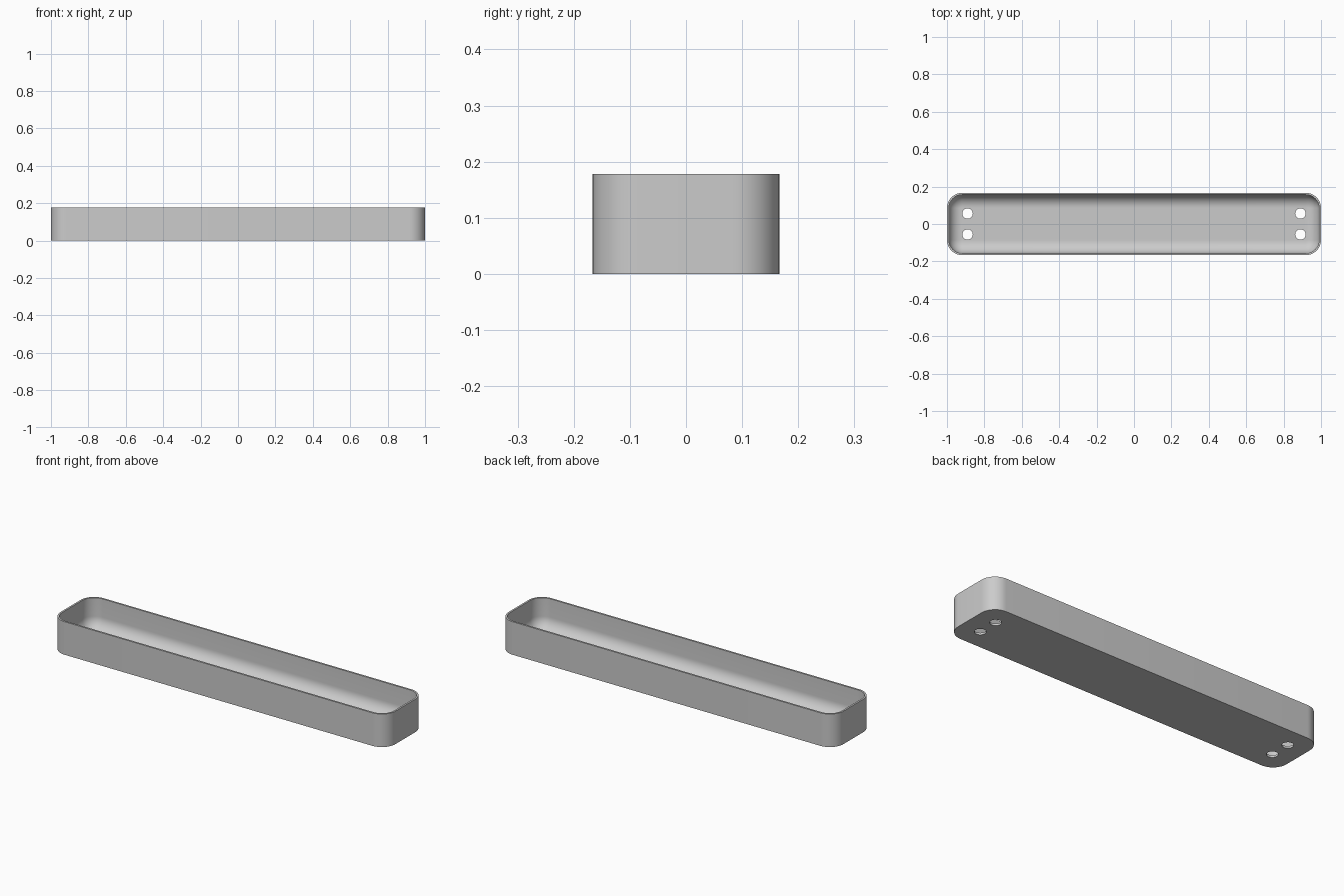
import bpy, bmesh, math

if "Cube" in bpy.data.objects:
    bpy.data.objects.remove(bpy.data.objects["Cube"])

LENGTH, WIDTH, HEIGHT = 2.0, 0.333, 0.178
CORNER, WALL, FLOOR, FILLET = 0.082, 0.010, 0.011, 0.068
SEGMENTS = 12

grey = bpy.data.materials.new("light grey")
grey.diffuse_color = (0.6, 0.6, 0.6, 1)
grey.use_nodes = True
grey.node_tree.nodes["Principled BSDF"].inputs["Base Color"].default_value = grey.diffuse_color


def rounded_ring(bm, inset, z):
    """Rounded rectangle, moved inward from the outer outline."""
    r = CORNER - inset
    cx, cy = LENGTH / 2 - CORNER, WIDTH / 2 - CORNER
    ring = []
    for i, (sx, sy) in enumerate([(1, 1), (-1, 1), (-1, -1), (1, -1)]):
        for k in range(SEGMENTS + 1):
            a = math.pi / 2 * (i + k / SEGMENTS)
            ring.append(bm.verts.new((sx * cx + r * math.cos(a), sy * cy + r * math.sin(a), z)))
    return ring


# Tray shell: outer wall, thin rim, inner wall and rounded inside floor edge
profile = [(0, 0), (0, HEIGHT), (WALL, HEIGHT)]
for k in range(SEGMENTS + 1):
    a = math.pi / 2 * k / SEGMENTS
    profile.append((WALL + FILLET * (1 - math.cos(a)), FLOOR + FILLET * (1 - math.sin(a))))

bm = bmesh.new()
rings = [rounded_ring(bm, inset, z) for inset, z in profile]
for low, high in zip(rings, rings[1:]):
    n = len(low)
    for i in range(n):
        j = (i + 1) % n
        bm.faces.new((low[i], low[j], high[j], high[i]))
bm.faces.new(rings[0][::-1])
bm.faces.new(rings[-1])
bmesh.ops.recalc_face_normals(bm, faces=bm.faces)
mesh = bpy.data.meshes.new("tray")
bm.to_mesh(mesh)
bm.free()
mesh.materials.append(grey)
tray = bpy.data.objects.new("tray", mesh)
bpy.context.collection.objects.link(tray)

# Four round screw holes through the floor
bm = bmesh.new()
for x in (-0.89, 0.89):
    for y in (-0.056, 0.056):
        made = bmesh.ops.create_cone(bm, cap_ends=True, segments=32, radius1=0.028,
                                     radius2=0.028, depth=0.06)
        bmesh.ops.translate(bm, verts=made["verts"], vec=(x, y, 0))
mesh = bpy.data.meshes.new("hole_cutter")
bm.to_mesh(mesh)
bm.free()
mesh.materials.append(grey)
cutter = bpy.data.objects.new("hole_cutter", mesh)
bpy.context.collection.objects.link(cutter)

cut = tray.modifiers.new("screw holes", "BOOLEAN")
cut.operation, cut.solver, cut.object = "DIFFERENCE", "EXACT", cutter
bpy.context.view_layer.objects.active = tray
tray.select_set(True)
bpy.ops.object.modifier_apply(modifier=cut.name)
bpy.data.objects.remove(cutter)
bpy.ops.object.shade_smooth_by_angle(angle=math.radians(35))
